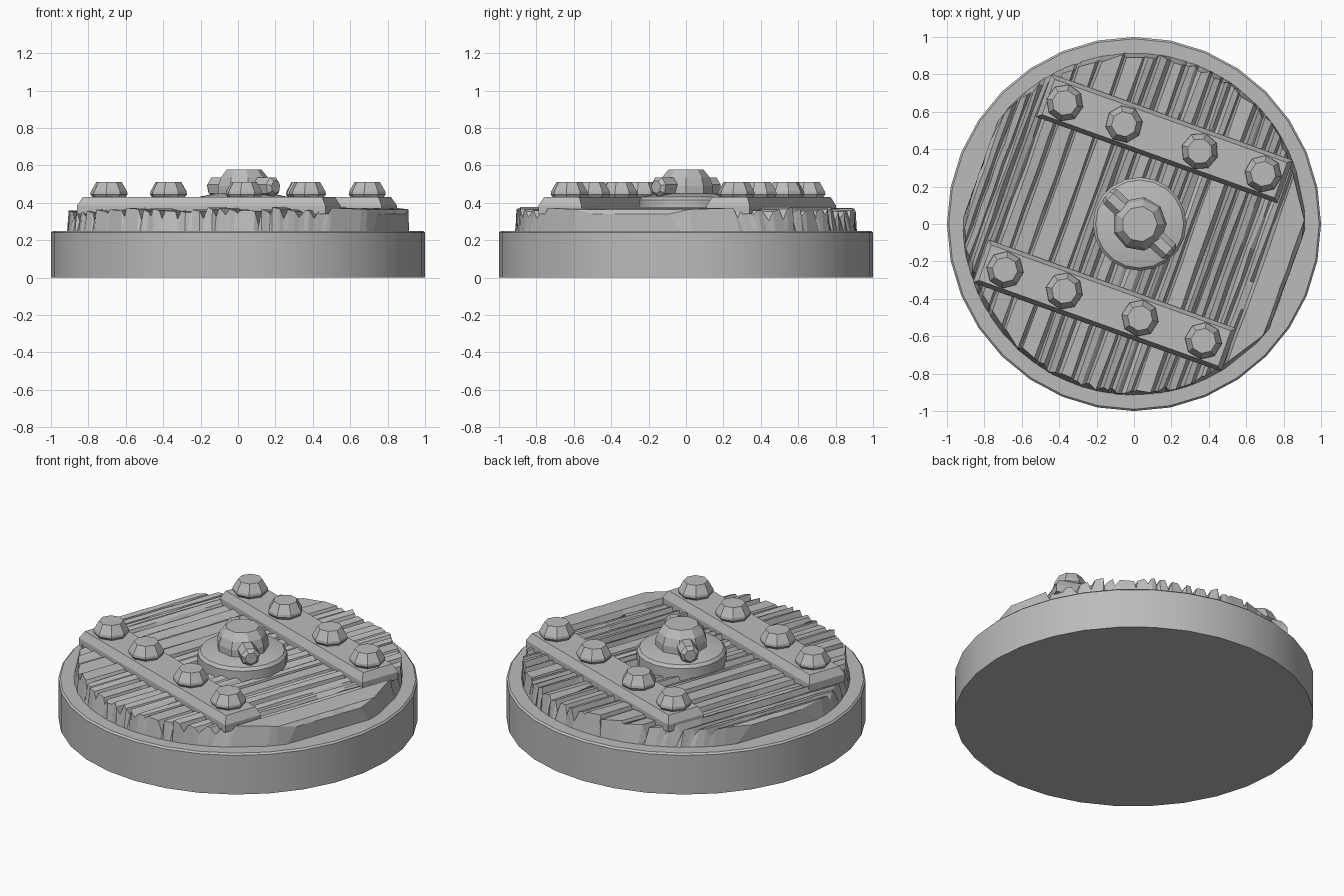
import bpy, bmesh, math, random
from mathutils import Matrix, Vector

random.seed(7)
cube = bpy.data.objects.get("Cube")
if cube:
    bpy.data.objects.remove(cube, do_unlink=True)

GREY = (0.5, 0.5, 0.5, 1)
grey = bpy.data.materials.new("plain_grey")
grey.use_nodes = True
grey.diffuse_color = GREY
grey.node_tree.nodes["Principled BSDF"].inputs["Base Color"].default_value = GREY

# The boards run along local y, the straps along local x
TURN = Matrix.Rotation(math.radians(-19.7), 4, 'Z')


def finish(name, bm, matrix=Matrix(), smooth=False):
    bmesh.ops.recalc_face_normals(bm, faces=bm.faces)
    mesh = bpy.data.meshes.new(name)
    bm.to_mesh(mesh)
    bm.free()
    mesh.materials.append(grey)
    obj = bpy.data.objects.new(name, mesh)
    bpy.context.collection.objects.link(obj)
    obj.matrix_world = matrix
    if smooth:
        bpy.ops.object.select_all(action='DESELECT')
        obj.select_set(True)
        bpy.context.view_layer.objects.active = obj
        bpy.ops.object.shade_smooth_by_angle(angle=math.radians(30))
    return obj


def lathe(name, profile, sides, matrix=Matrix(), smooth=False):
    """Closed turned solid from (radius, height) pairs."""
    bm = bmesh.new()
    rings = []
    for r, z in profile:
        rings.append([bm.verts.new((r * math.cos(i * math.tau / sides),
                                    r * math.sin(i * math.tau / sides), z))
                      for i in range(sides)])
    for a, b in zip(rings, rings[1:]):
        for i in range(sides):
            j = (i + 1) % sides
            bm.faces.new((a[i], a[j], b[j], b[i]))
    bm.faces.new(rings[0])
    bm.faces.new(rings[-1])
    return finish(name, bm, matrix, smooth)


# Round base with a narrow softened rim
lathe("round_base", [(1, 0), (1, 0.24), (0.99, 0.25)], 32, smooth=True)


# Weathered boards: a grooved section swept across the disc
def board_section():
    """List of (u, height, is_groove) across the boards."""
    u, edge = -0.87, 0.87
    points = [(u, 0.34, False)]
    u += 0.02
    while u < edge - 0.06:
        plain = -0.62 < u < -0.3 or 0.27 < u < 0.38 or u > 0.7
        width = random.uniform(0.07, 0.11) if plain else random.uniform(0.015, 0.05)
        top = random.uniform(0.355, 0.38)
        end = min(u + width, edge - 0.02)
        points += [(u, top, False), (end, top - random.uniform(0, 0.012), False)]
        gap = random.uniform(0.012, 0.02)
        points.append((end + gap, random.uniform(0.29, 0.34), True))
        u = end + gap * 2
    while points[-1][0] > edge - 0.03:
        points.pop()
    return points + [(edge - 0.02, 0.365, False), (edge, 0.34, False)]


def build_boards():
    section = board_section()
    steps = 7
    bm = bmesh.new()
    rows = []
    ends = [random.uniform(0.885, 0.912) for _ in section]
    for k in range(steps + 1):
        t = 2 * k / steps - 1
        row = []
        for (u, z, groove), radius in zip(section, ends):
            v = t * math.sqrt(radius ** 2 - u ** 2)
            if groove:
                z = min(z + random.uniform(-0.02, 0.035), 0.355)
            row.append(bm.verts.new((u + random.uniform(-0.004, 0.004), v, z)))
        rows.append(row)
    for a, b in zip(rows, rows[1:]):
        for i in range(len(a) - 1):
            bm.faces.new((a[i], a[i + 1], b[i + 1], b[i]))
    feet = []
    for row, sign in ((rows[0], -1), (rows[-1], 1)):
        foot = [bm.verts.new((u, sign * math.sqrt(0.915 ** 2 - u ** 2), 0.24))
                for u, _, _ in section]
        for i in range(len(row) - 1):
            bm.faces.new((row[i], row[i + 1], foot[i + 1], foot[i]))
        feet.append(foot)
    for i in (0, -1):
        bm.faces.new([r[i] for r in rows] + [feet[1][i], feet[0][i]])
    bm.faces.new(feet[0] + feet[1][::-1])
    finish("grooved_boards", bm, TURN)


build_boards()


# Straps: flat bars with sloping sides, each with four bolts
def strap(name, y, half_length):
    bm = bmesh.new()
    layers = [(half_length, 0.122, 0.34), (half_length, 0.122, 0.385),
              (half_length - 0.025, 0.1, 0.43)]
    rings = [[bm.verts.new((sx * l, y + sy * w, z))
              for sx, sy in ((-1, -1), (1, -1), (1, 1), (-1, 1))]
             for l, w, z in layers]
    for a, b in zip(rings, rings[1:]):
        for i in range(4):
            j = (i + 1) % 4
            bm.faces.new((a[i], a[j], b[j], b[i]))
    bm.faces.new(rings[0])
    bm.faces.new(rings[-1])
    finish(name, bm, TURN)


BOLT = [(0.082, 0.42), (0.1, 0.445), (0.098, 0.46), (0.068, 0.512)]
for side, y, half in (("back", 0.485, 0.685), ("front", -0.463, 0.705)):
    strap(side + "_strap", y, half)
    for n, x in enumerate((-0.567, -0.23, 0.2, 0.56)):
        spin = Matrix.Rotation(random.uniform(0, 1), 4, 'Z')
        lathe(f"{side}_bolt_{n + 1}", BOLT, 8,
              TURN @ Matrix.Translation((x, y, 0)) @ spin)

# Central hub: plate, domed knob and a cross pin
centre = Matrix.Translation((0.03, 0, 0))
lathe("hub_plate", [(0.25, 0.3), (0.25, 0.415), (0.235, 0.432), (0.15, 0.45)],
      20, centre, smooth=True)
lathe("hub_knob", [(0.145, 0.43), (0.145, 0.49), (0.13, 0.535), (0.095, 0.578)],
      9, centre)
pin = (Matrix.Translation((0.03, 0, 0.485)) @ Matrix.Rotation(math.radians(-43), 4, 'Z')
       @ Matrix.Rotation(math.radians(90), 4, 'Y'))
lathe("cross_pin", [(0.035, -0.235), (0.055, -0.215), (0.055, 0.215), (0.035, 0.235)],
      7, pin)
